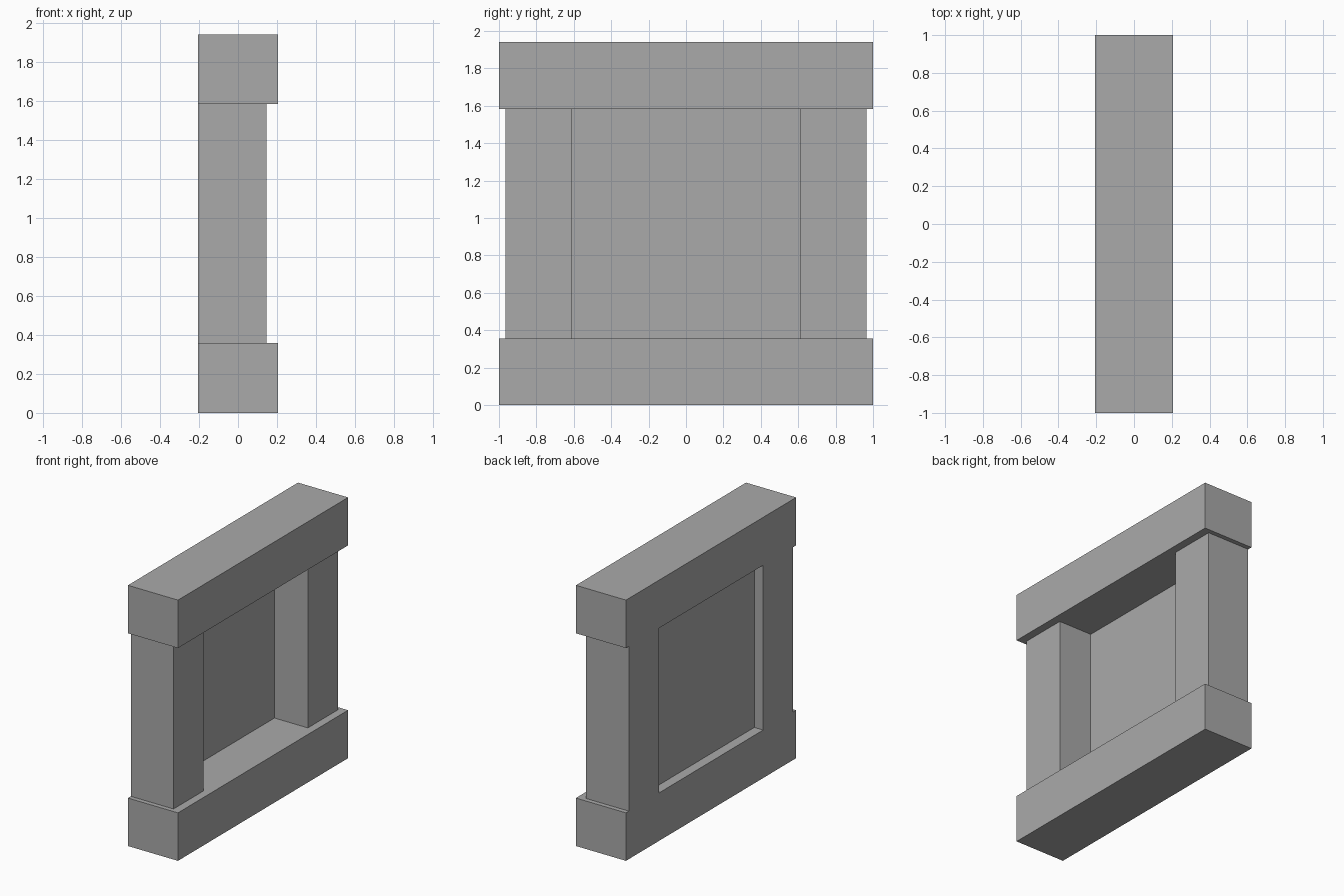
import bpy

cube = bpy.data.objects.get("Cube")
if cube:
    bpy.data.objects.remove(cube, do_unlink=True)

# One plain grey for the whole frame
grey = bpy.data.materials.new("stone_grey")
grey.use_nodes = True
colour = (0.4, 0.4, 0.4, 1)
grey.diffuse_color = colour
grey.node_tree.nodes["Principled BSDF"].inputs["Base Color"].default_value = colour


def box(name, low, high):
    """Add a box spanning two opposite corners."""
    centre = [(a + b) / 2 for a, b in zip(low, high)]
    bpy.ops.mesh.primitive_cube_add(size=1, location=centre)
    obj = bpy.context.object
    obj.name = name
    obj.scale = [b - a for a, b in zip(low, high)]
    bpy.ops.object.transform_apply(location=False, rotation=False, scale=True)
    obj.data.materials.append(grey)
    return obj


BACK, BEAM_FACE, PILLAR_FACE = -0.206, 0.206, 0.146
SILL, LINTEL, TOP = 0.357, 1.583, 1.94
INNER, OUTER = 0.613, 0.966

# Horizontal beams, proud of the pillars on one side
box("bottom_beam", (BACK, -1, 0), (BEAM_FACE, 1, SILL))
box("top_beam", (BACK, -1, LINTEL), (BEAM_FACE, 1, TOP))

# Pillars, flush with the beams on the other side
box("front_pillar", (BACK, -OUTER, SILL), (PILLAR_FACE, -INNER, LINTEL))
box("back_pillar", (BACK, INNER, SILL), (PILLAR_FACE, OUTER, LINTEL))

# Thin recessed panel closing the opening
box("panel", (-0.133, -INNER, SILL), (-0.129, INNER, LINTEL))
